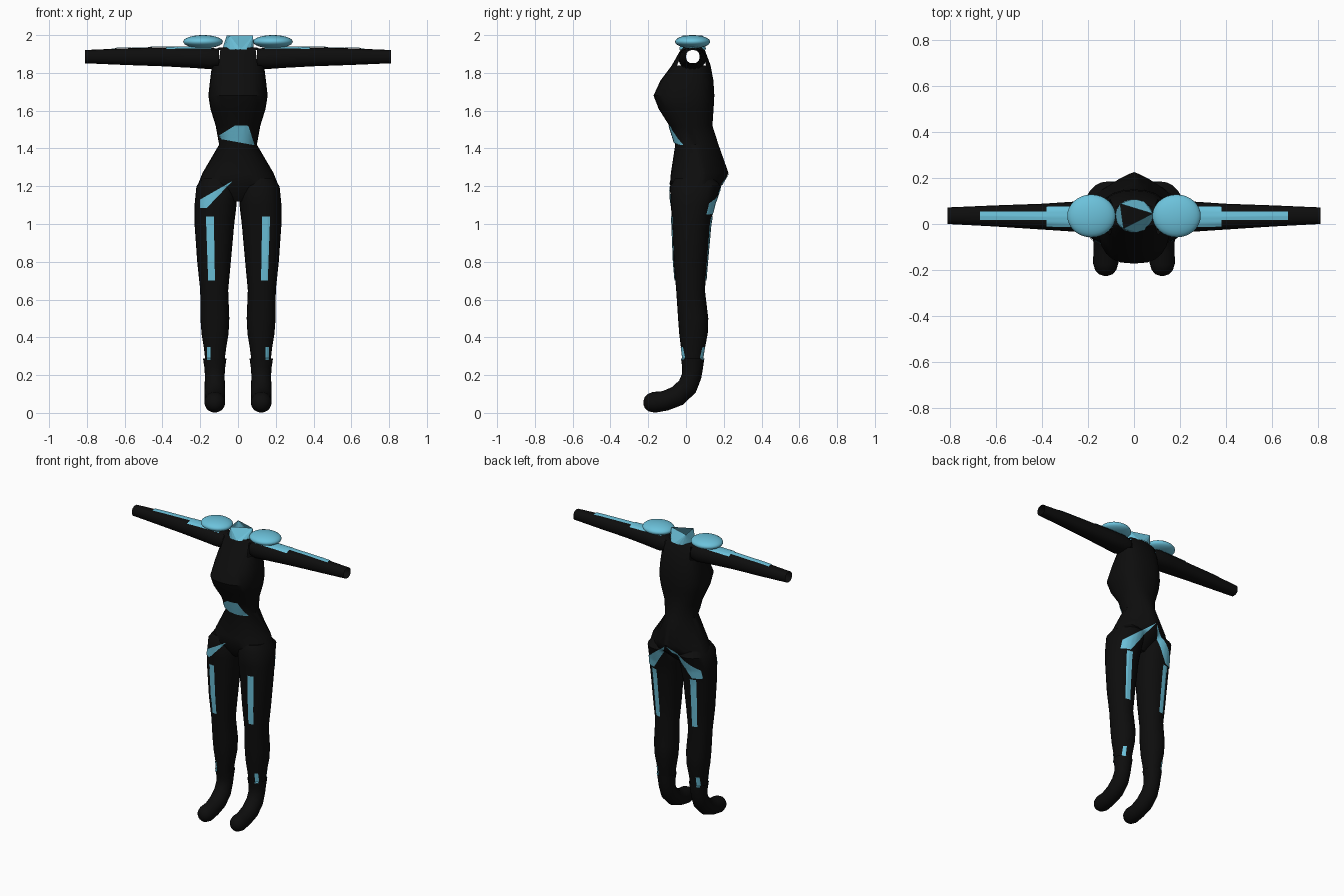
import bpy, bmesh, math
from mathutils import Vector
from mathutils.bvhtree import BVHTree

cube = bpy.data.objects.get("Cube")
if cube:
    bpy.data.objects.remove(cube, do_unlink=True)


def material(name, rgb):
    m = bpy.data.materials.new(name)
    m.use_nodes = True
    m.diffuse_color = (*rgb, 1)
    bsdf = m.node_tree.nodes["Principled BSDF"]
    bsdf.inputs["Base Color"].default_value = (*rgb, 1)
    bsdf.inputs["Roughness"].default_value = 0.8
    return m


BLACK = material("suit black", (0.004, 0.004, 0.004))
BLUE = material("light blue", (0.15, 0.54, 0.71))
body_polys = []


def finish(name, bm, mat, smooth=True):
    me = bpy.data.meshes.new(name)
    bm.to_mesh(me)
    bm.free()
    me.materials.append(mat)
    if smooth:
        me.shade_smooth()
        me.set_sharp_from_angle(angle=math.radians(40))
    ob = bpy.data.objects.new(name, me)
    bpy.context.collection.objects.link(ob)
    return ob


def loft(name, rings, mat, caps=(False, False), cut=None):
    """Skin a list of point rings; cut removes faces by their centre."""
    bm = bmesh.new()
    rows = [[bm.verts.new(p) for p in r] for r in rings]
    n = len(rows[0])
    for a, b in zip(rows, rows[1:]):
        for i in range(n):
            j = (i + 1) % n
            bm.faces.new((a[i], a[j], b[j], b[i]))
    if caps[0]:
        bm.faces.new(rows[0])
    if caps[1]:
        bm.faces.new(rows[-1])
    bmesh.ops.recalc_face_normals(bm, faces=bm.faces)
    if cut:
        gone = [f for f in bm.faces if cut(f.calc_center_median())]
        bmesh.ops.delete(bm, geom=gone, context='FACES')
    ob = finish(name, bm, mat)
    if mat == BLACK:
        body_polys.append(ob)
    return ob


def power(v, e):
    return math.copysign(abs(v) ** e, v)


def oval(n=24, front=2.0, back=2.0):
    """Unit superellipse with separate front and back squareness."""
    pts = []
    for i in range(n):
        t = 2 * math.pi * i / n
        e = 2 / (back if math.sin(t) > 0 else front)
        pts.append((power(math.cos(t), e), power(math.sin(t), e)))
    return pts


def level_ring(z, cx, hw, y0, y1, yc=None, front=2.0, back=2.0):
    yc = (y0 + y1) / 2 if yc is None else yc
    return [Vector((cx + hw * u, yc + v * ((y1 - yc) if v > 0 else (yc - y0)), z))
            for u, v in oval(24, front, back)]


# Torso: height, half width, front, back, widest depth, squareness
torso = [
    (1.935, 0.10, -0.02, 0.09, 0.035, 2.4, 2.4),
    (1.92, 0.125, -0.03, 0.10, 0.035, 2.4, 2.4),
    (1.84, 0.138, -0.075, 0.13, 0.035, 2.4, 2.4),
    (1.76, 0.148, -0.135, 0.145, 0.03, 2.5, 2.4),
    (1.68, 0.157, -0.172, 0.150, 0.02, 2.7, 2.4),
    (1.61, 0.146, -0.145, 0.146, 0.02, 2.6, 2.4),
    (1.52, 0.118, -0.088, 0.14, 0.03, 2.3, 2.2),
    (1.42, 0.10, -0.057, 0.172, 0.05, 2.2, 1.7),
    (1.27, 0.188, -0.08, 0.225, 0.09, 2.3, 1.25),
    (1.21, 0.212, -0.085, 0.195, 0.08, 2.3, 1.5),
    (1.12, 0.05, -0.03, 0.09, 0.03, 2, 2),
]
loft("torso", [level_ring(z, 0, w, a, b, c, f, k) for z, w, a, b, c, f, k in torso],
     BLACK, (True, True),
     cut=lambda c: abs(c.x) > 0.095 and 1.84 < c.z < 1.92)

# Leg: height, inner side, outer side, front, back
leg = [
    (1.24, 0.02, 0.19, -0.06, 0.15), (1.2, 0.004, 0.22, -0.085, 0.185),
    (1.1, 0.008, 0.23, -0.08, 0.15), (1.0, 0.02, 0.23, -0.073, 0.13),
    (0.8, 0.038, 0.216, -0.065, 0.112), (0.65, 0.052, 0.2, -0.052, 0.1),
    (0.5, 0.046, 0.199, -0.042, 0.118), (0.42, 0.05, 0.193, -0.036, 0.115),
    (0.34, 0.063, 0.18, -0.026, 0.1), (0.25, 0.075, 0.17, -0.015, 0.085),
]
# Boot path: depth, height, radius
boot = [
    (0.035, 0.288, 0.062), (0.035, 0.24, 0.055), (0.03, 0.195, 0.052),
    (0.008, 0.14, 0.054), (-0.045, 0.09, 0.055), (-0.11, 0.064, 0.053),
    (-0.17, 0.056, 0.055), (-0.2, 0.054, 0.046), (-0.218, 0.054, 0.03),
    (-0.225, 0.054, 0.01),
]
# Arm: distance out, depth, height, half depth, half height
arm = [
    (0.10, 0.035, 1.877, 0.06, 0.05), (0.15, 0.033, 1.877, 0.072, 0.057),
    (0.25, 0.032, 1.881, 0.066, 0.054), (0.4, 0.032, 1.885, 0.056, 0.05),
    (0.6, 0.035, 1.886, 0.046, 0.044), (0.81, 0.036, 1.886, 0.036, 0.035),
]


def boot_rings(side):
    rings = []
    for i, (y, z, r) in enumerate(boot):
        a, b = boot[max(i - 1, 0)], boot[min(i + 1, len(boot) - 1)]
        t = Vector((0, b[0] - a[0], b[1] - a[1])).normalized()
        across = Vector((0, -t.z, t.y))
        rings.append([Vector((side * 0.123 + r * u, y, z)) + across * (r * v)
                      for u, v in oval(20)])
    return rings


for side, label in ((1, "left"), (-1, "right")):
    loft(label + "_leg",
         [level_ring(z, side * (i + o) / 2, (o - i) / 2, a, b, None, 2.3, 2.1)
          for z, i, o, a, b in leg], BLACK, (True, False))
    loft(label + "_boot", boot_rings(side), BLACK, (False, True))
    loft(label + "_arm",
         [[Vector((side * x, y + ry * u, z + rz * v)) for u, v in oval(16, 2.4, 2.4)]
          for x, y, z, ry, rz in arm], BLACK)
    # Flattened shoulder pad
    bm = bmesh.new()
    bmesh.ops.create_uvsphere(bm, u_segments=32, v_segments=16, radius=1)
    for v in bm.verts:
        v.co = Vector((side * 0.185 + 0.105 * v.co.x, 0.035 + 0.093 * v.co.y,
                       1.965 + 0.035 * v.co.z))
    finish(label + "_shoulder_pad", bm, BLUE)

# Neck: round base running up to an open three-cornered rim
corners = [Vector((0.08, 0.045, 1.998)), Vector((-0.06, 0.088, 1.998)),
           Vector((-0.045, -0.018, 1.998))]
bm = bmesh.new()
top = [bm.verts.new(c) for c in corners]
base = [bm.verts.new((0.083 * math.cos(t), 0.035 + 0.072 * math.sin(t), 1.925))
        for t in (2 * math.pi * i / 18 for i in range(18))]
nearest = [min(range(3), key=lambda k: (top[k].co - b.co).length) for b in base]
for i in range(18):
    j = (i + 1) % 18
    p, q = nearest[i], nearest[j]
    bm.faces.new((base[i], base[j], top[q]))
    if p != q:
        bm.faces.new((base[i], top[q], top[p]))
bmesh.ops.recalc_face_normals(bm, faces=bm.faces)
finish("neck", bm, BLUE, smooth=False)

# Surface of the suit, used to lay the blue panels on it
verts, polys = [], []
for ob in body_polys:
    start = len(verts)
    verts += [v.co.copy() for v in ob.data.vertices]
    polys += [[start + i for i in p.vertices] for p in ob.data.polygons]
surface = BVHTree.FromPolygons(verts, polys)


def panel(name, quad, view, steps=14):
    """Drape a four-cornered panel on the suit from the front, back or top."""
    ray = {"front": Vector((0, 1, 0)), "back": Vector((0, -1, 0)),
           "top": Vector((0, 0, -1))}[view]
    a, b, c, d = (Vector(p) for p in quad)
    bm = bmesh.new()
    rows = []
    for i in range(steps + 1):
        s, row = i / steps, []
        for j in range(steps + 1):
            t = j / steps
            p = a.lerp(b, s).lerp(d.lerp(c, s), t)
            pos = Vector((p.x, p.y, 0)) if view == "top" else Vector((p.x, 0, p.y))
            hit = surface.ray_cast(pos - ray * 4, ray)[0]
            row.append(bm.verts.new(hit - ray * 0.005) if hit else None)
        rows.append(row)
    for r, q in zip(rows, rows[1:]):
        for j in range(steps):
            f = (r[j], r[j + 1], q[j + 1], q[j])
            if all(f):
                bm.faces.new(f)
    bmesh.ops.recalc_face_normals(bm, faces=bm.faces)
    if sum(f.normal.dot(ray) for f in bm.faces) > 0:
        bmesh.ops.reverse_faces(bm, faces=bm.faces)
    finish(name, bm, BLUE)


def box(side, x0, x1, y0, y1):
    return [(side * x0, y0), (side * x1, y0), (side * x1, y1), (side * x0, y1)]


panel("belly_panel", [(-0.122, 1.455), (-0.015, 1.522), (0.055, 1.52), (0.088, 1.417)], "front")
panel("hip_panel_front", [(-0.03, 1.227), (-0.2, 1.13), (-0.2, 1.085), (-0.165, 1.085)], "front")
for side, label in ((1, "left"), (-1, "right")):
    panel(label + "_hip_panel_back",
          [(0, 1.265), (side * 0.2, 1.11), (side * 0.205, 1.05), (side * 0.145, 1.05)], "back")
    for view in ("front", "back"):
        panel(f"{label}_thigh_stripe_{view}",
              [(side * 0.122, 0.7), (side * 0.158, 0.7), (side * 0.17, 1.04), (side * 0.128, 1.04)], view)
        panel(f"{label}_ankle_stripe_{view}", box(side, 0.145, 0.165, 0.28, 0.35), view)
    panel(label + "_upper_arm_stripe", box(side, 0.14, 0.38, -0.012, 0.075), "top")
    panel(label + "_forearm_stripe", box(side, 0.38, 0.67, 0.017, 0.055), "top")
